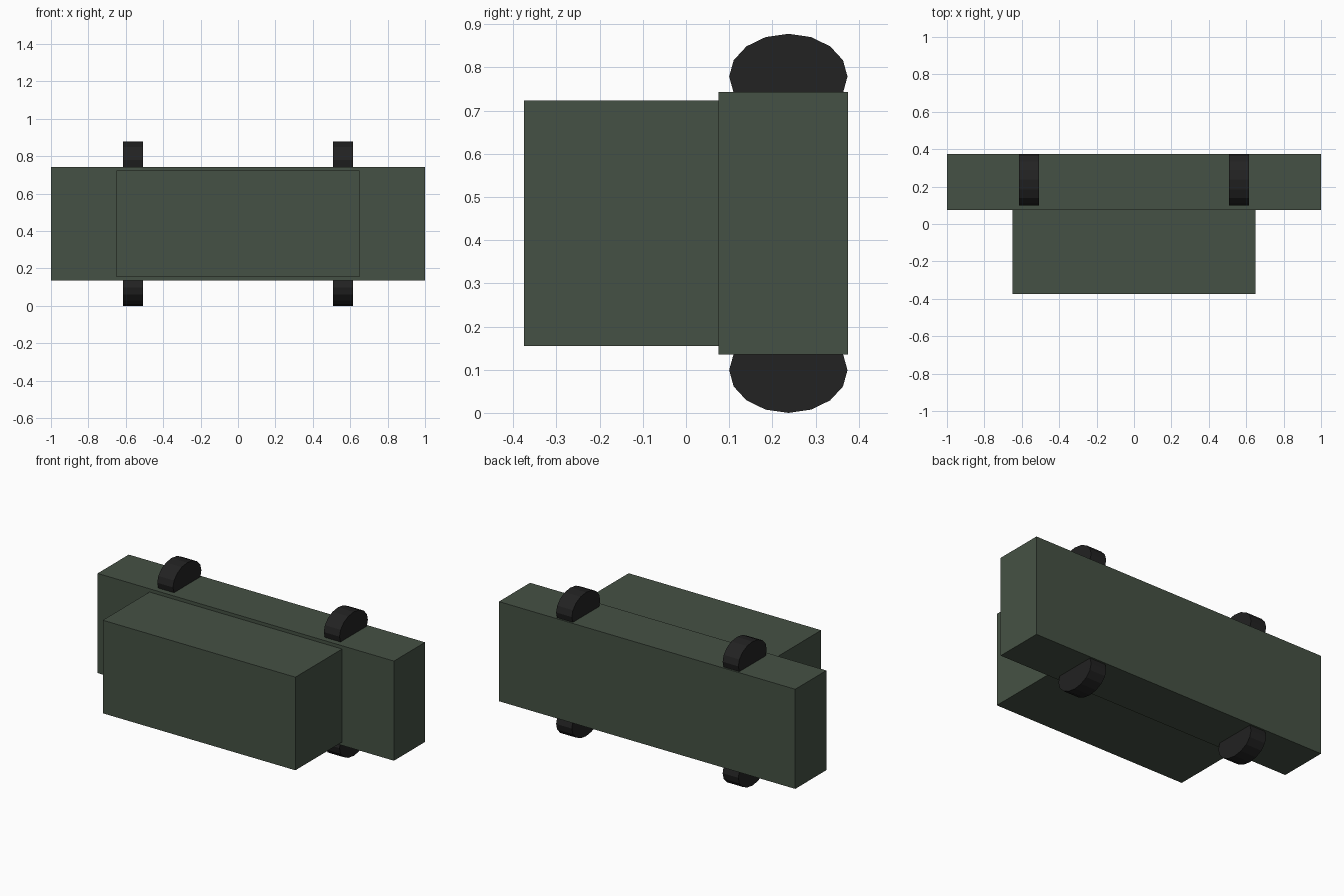
import bpy, math

if "Cube" in bpy.data.objects:
    bpy.data.objects.remove(bpy.data.objects["Cube"])


def material(name, color):
    m = bpy.data.materials.new(name)
    m.diffuse_color = (*color, 1)
    m.use_nodes = True
    m.node_tree.nodes["Principled BSDF"].inputs["Base Color"].default_value = m.diffuse_color
    return m


green = material("dark green", (0.06, 0.083, 0.058))
black = material("tyre black", (0.016, 0.016, 0.016))


def box(name, x, y, z, mat):
    """Box from (min, max) ranges."""
    bpy.ops.mesh.primitive_cube_add(size=1, location=[sum(r) / 2 for r in (x, y, z)])
    ob = bpy.context.object
    ob.name = name
    ob.scale = [r[1] - r[0] for r in (x, y, z)]
    bpy.ops.object.transform_apply(location=False, rotation=False, scale=True)
    ob.data.materials.append(mat)


# Long chassis and the shorter cabin in front of it
box("chassis", (-1, 1), (0.075, 0.375), (0.135, 0.743), green)
box("cabin", (-0.65, 0.65), (-0.375, 0.075), (0.155, 0.723), green)

# Four 16-sided oval wheels, axles along x, half sunk in the chassis
for end, x in (("left", -0.562), ("right", 0.562)):
    for side, z in (("lower", 0.099), ("upper", 0.779)):
        bpy.ops.mesh.primitive_cylinder_add(vertices=16, radius=1, depth=1,
                                            location=(x, 0.237, z),
                                            rotation=(0, math.pi / 2, 0))
        ob = bpy.context.object
        ob.name = f"{side}_{end}_wheel"
        ob.scale = (0.099, 0.137, 0.106)
        bpy.ops.object.transform_apply(location=False, rotation=True, scale=True)
        ob.data.materials.append(black)
